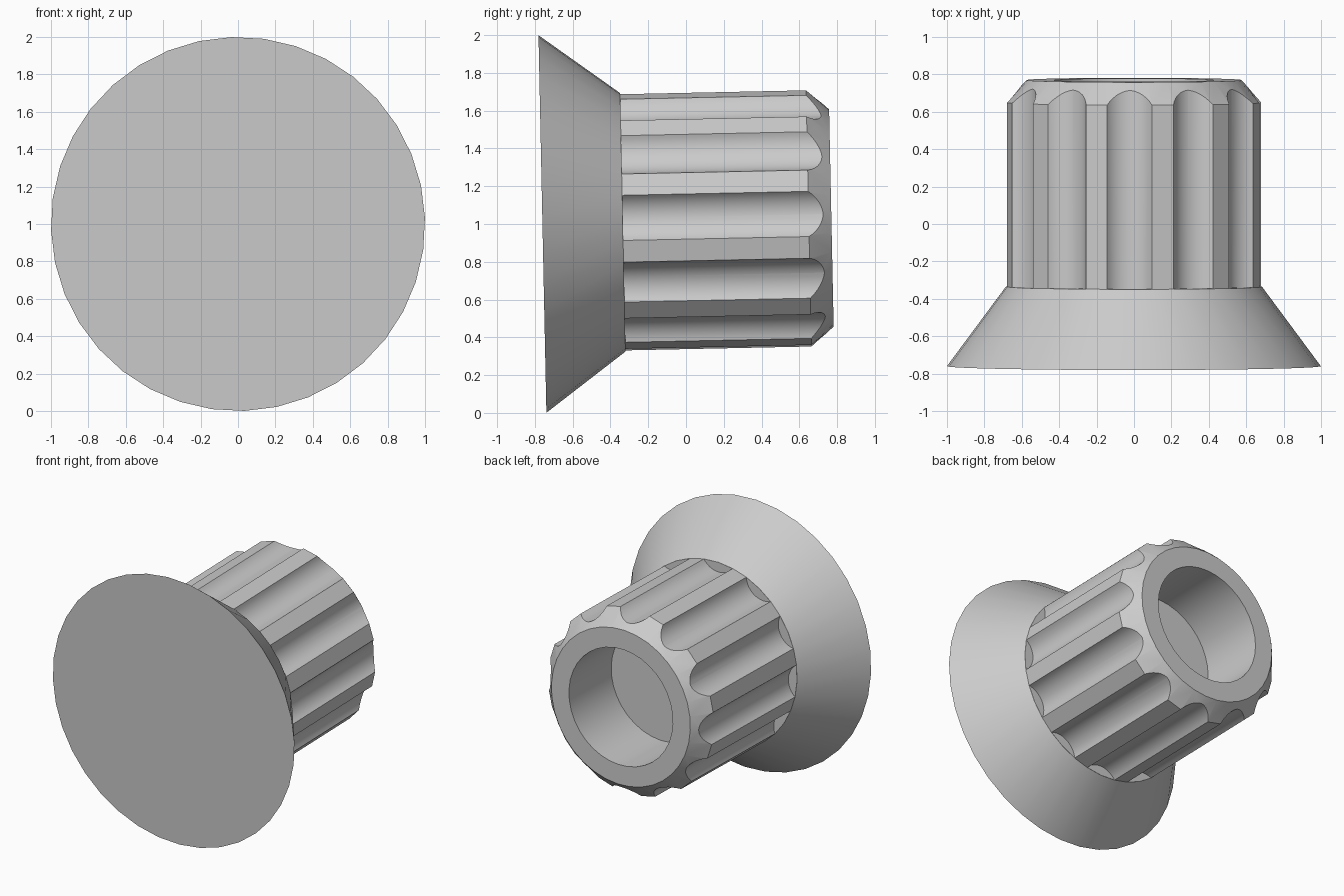
import bpy, bmesh, math

old = bpy.data.objects.get("Cube")
if old:
    bpy.data.objects.remove(old)

SIDES = 36
FLUTES = 12
TURN = math.radians(2)       # the knob sits slightly rotated on its axis

grey = bpy.data.materials.new("plain grey")
grey.use_nodes = True
colour = (0.6, 0.6, 0.6, 1)
grey.diffuse_color = colour
grey.node_tree.nodes["Principled BSDF"].inputs["Base Color"].default_value = colour


def make_object(name, bm):
    bmesh.ops.recalc_face_normals(bm, faces=bm.faces)
    mesh = bpy.data.meshes.new(name)
    bm.to_mesh(mesh)
    bm.free()
    mesh.materials.append(grey)
    obj = bpy.data.objects.new(name, mesh)
    bpy.context.collection.objects.link(obj)
    return obj


def add_ring(bm, radius, y, sides, turn=0, cx=0, cz=0):
    angles = [turn + math.tau * i / sides for i in range(sides)]
    return [bm.verts.new((cx + radius * math.cos(a), y, cz + radius * math.sin(a)))
            for a in angles]


def loft(bm, rings):
    """Skin a stack of rings and cap both ends."""
    for a, b in zip(rings, rings[1:]):
        for i in range(len(a)):
            j = (i + 1) % len(a)
            bm.faces.new((a[i], a[j], b[j], b[i]))
    bm.faces.new(rings[0])
    bm.faces.new(rings[-1])


# Knob body: flared face, barrel, chamfered end and blind bore (radius, depth)
profile = [(1, 0), (0.685, 0.425), (0.685, 1.41), (0.575, 1.53), (0.43, 1.53), (0.43, 1.03)]
bm = bmesh.new()
loft(bm, [add_ring(bm, r, y, SIDES, TURN) for r, y in profile])
knob = make_object("fluted_knob", bm)

# Round cutters for the grip flutes, spaced around the barrel
bm = bmesh.new()
for k in range(FLUTES):
    a = TURN + math.tau * k / FLUTES
    cx, cz = 0.763 * math.cos(a), 0.763 * math.sin(a)
    loft(bm, [add_ring(bm, 0.149, y, 40, a, cx, cz) for y in (0.426, 1.7)])
cutter = make_object("flute_cutter", bm)
cutter.hide_render = True

cut = knob.modifiers.new("flutes", "BOOLEAN")
cut.operation = "DIFFERENCE"
cut.solver = "EXACT"
cut.object = cutter

# Bake the flutes and drop the cutter
bpy.ops.object.select_all(action="DESELECT")
knob.select_set(True)
bpy.context.view_layer.objects.active = knob
bpy.ops.object.modifier_apply(modifier=cut.name)
bpy.data.objects.remove(cutter)
bpy.ops.object.shade_smooth_by_angle(angle=math.radians(25))

# Stand the knob on its rim with a slight backward tilt
knob.rotation_euler.x = math.radians(1.2)
knob.location = (0, -0.76, 1)
